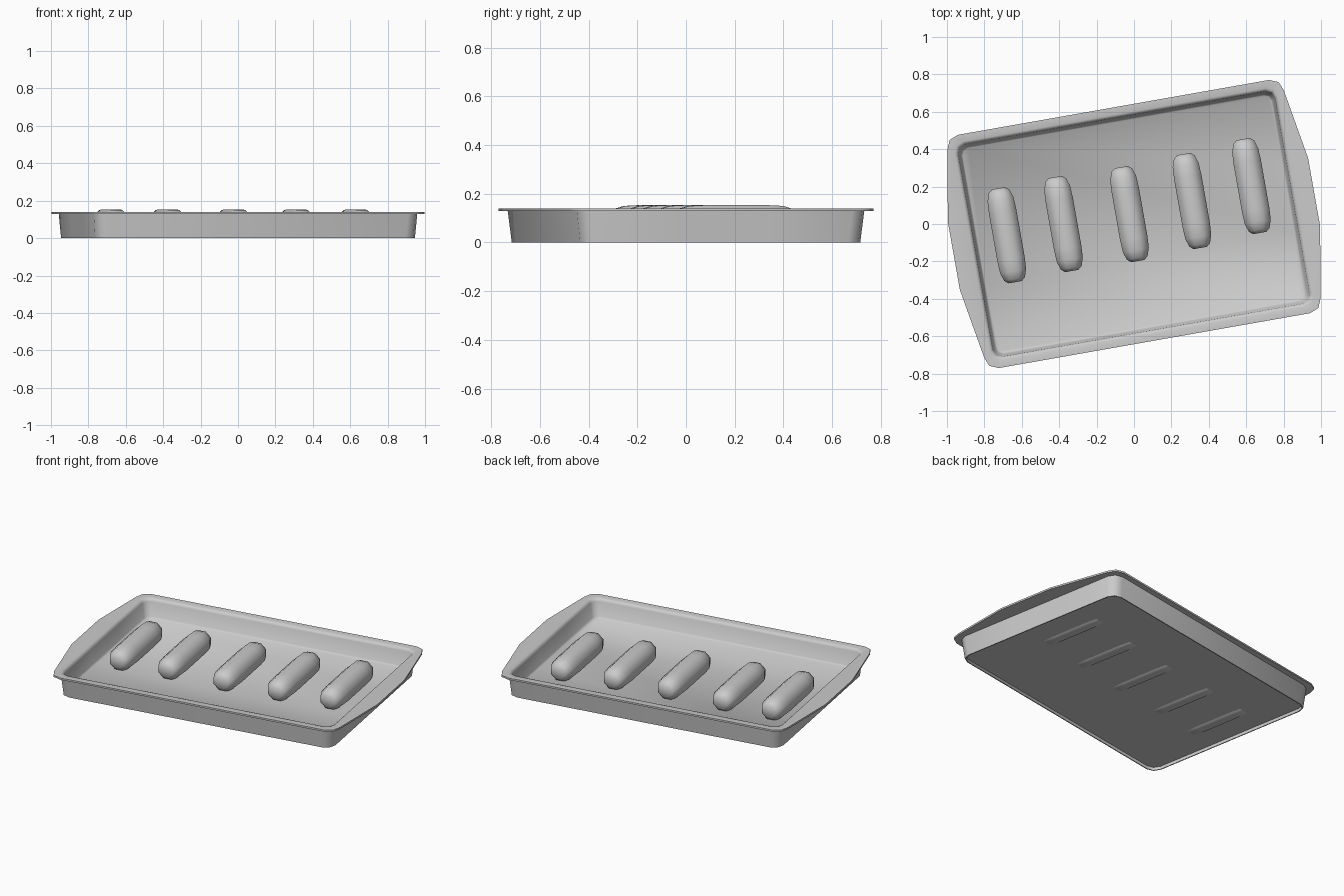
import bpy, bmesh, math
from math import sin, cos, pi, radians

cube = bpy.data.objects.get("Cube")
if cube:
    bpy.data.objects.remove(cube, do_unlink=True)

TURN = radians(10)

grey = bpy.data.materials.new("plain_grey")
grey.use_nodes = True
colour = (0.6, 0.6, 0.6, 1)
grey.diffuse_color = colour
grey.node_tree.nodes["Principled BSDF"].inputs["Base Color"].default_value = colour


def loft(name, rings, location, angle):
    """Skin a list of equal-length point rings and cap both ends."""
    bm = bmesh.new()
    loops = [[bm.verts.new(p) for p in ring] for ring in rings]
    n = len(loops[0])
    for low, high in zip(loops, loops[1:]):
        for i in range(n):
            j = (i + 1) % n
            bm.faces.new((low[i], low[j], high[j], high[i]))
    bm.faces.new(loops[0])
    bm.faces.new(loops[-1])
    bmesh.ops.recalc_face_normals(bm, faces=bm.faces)
    mesh = bpy.data.meshes.new(name)
    bm.to_mesh(mesh)
    bm.free()
    mesh.materials.append(grey)
    obj = bpy.data.objects.new(name, mesh)
    bpy.context.collection.objects.link(obj)
    obj.location = location
    obj.rotation_euler.z = TURN
    bpy.ops.object.select_all(action="DESELECT")
    obj.select_set(True)
    bpy.context.view_layer.objects.active = obj
    bpy.ops.object.shade_smooth_by_angle(angle=radians(angle))
    return obj


def tray_ring(a, b, r, z, flare=0.0):
    """Rounded rectangle whose short ends can flare out into handles."""
    points = []
    for k, (sx, sy) in enumerate(((1, 1), (-1, 1), (-1, -1), (1, -1))):
        for step in range(3):
            t = (k + step / 2) * pi / 2
            points.append((sx * (a - r) + r * cos(t), sy * (b - r) + r * sin(t), z))
        if k in (1, 3):
            points += [(sx * (a + flare), sy * 0.185, z), (sx * (a + flare), -sy * 0.185, z)]
    return points


# Tray: floor, inner wall, flared rim, outer wall and recessed underside
tray = loft("baking_tray", [
    tray_ring(0.838, 0.554, 0.035, 0.025),
    tray_ring(0.846, 0.562, 0.04, 0.033),
    tray_ring(0.860, 0.576, 0.045, 0.122),
    tray_ring(0.866, 0.582, 0.05, 0.135),
    tray_ring(0.877, 0.593, 0.055, 0.14),
    tray_ring(0.913, 0.633, 0.068, 0.139, 0.065),
    tray_ring(0.913, 0.633, 0.068, 0.128, 0.065),
    tray_ring(0.878, 0.599, 0.06, 0.128),
    tray_ring(0.868, 0.584, 0.06, 0.0),
    tray_ring(0.862, 0.578, 0.055, 0.0),
    tray_ring(0.863, 0.579, 0.055, 0.02),
], (0, 0, 0), 60)


def bun_ring(y, s):
    """Eight-sided cross-section with flat top and bottom."""
    reach = 1 / cos(pi / 8)
    return [(0.074 * s * reach * cos((i + 0.5) * pi / 4), y,
             0.069 * s * reach * sin((i + 0.5) * pi / 4)) for i in range(8)]


# Long buns resting on the floor
half = [(0.255, 0.48), (0.238, 0.76), (0.195, 0.95), (0.13, 1.0)]
profile = [(-y, s) for y, s in half] + half[::-1]
spots = [(-0.68, -0.06), (-0.377, 0.0), (-0.024, 0.053), (0.31, 0.123), (0.628, 0.203)]
for i, (x, y) in enumerate(spots):
    loft(f"bun_{i + 1}", [bun_ring(*p) for p in profile], (x, y, 0.084), 60)
